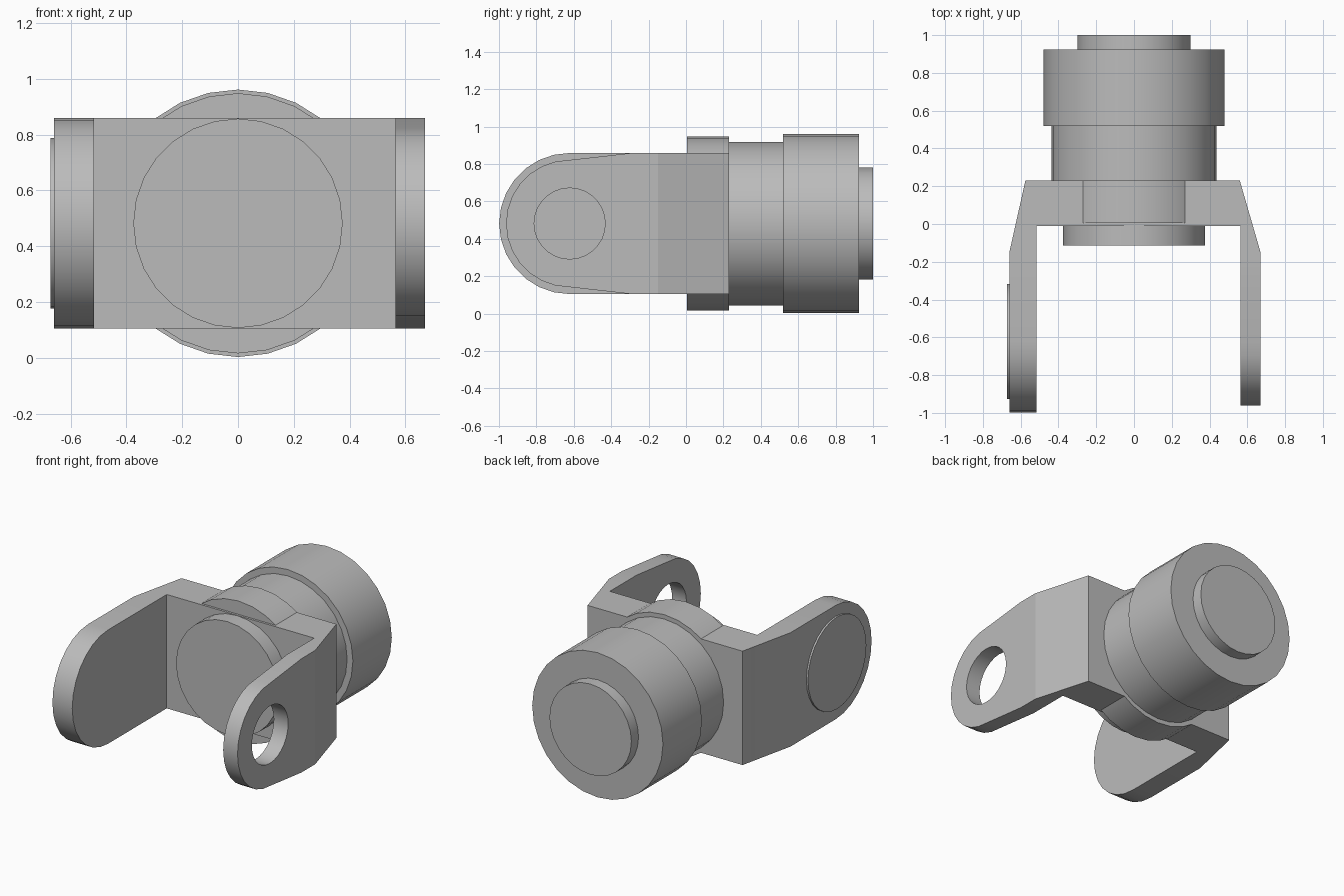
import bpy
import bmesh
from math import pi, sin, cos, radians
from mathutils import Vector

cube = bpy.data.objects.get("Cube")
if cube:
    bpy.data.objects.remove(cube, do_unlink=True)

AXIS_Z = 0.482      # height of the shared centre line
HALF = 0.377        # half height of the yoke
PIN_Y = -0.622      # pivot centre of both arms
BEND_Y = -0.15      # where the arms meet the crossbar
SIDES = 28

steel = bpy.data.materials.new("plain grey metal")
steel.use_nodes = True
GREY = (0.5, 0.5, 0.5, 1)
steel.diffuse_color = GREY
steel.node_tree.nodes["Principled BSDF"].inputs["Base Color"].default_value = GREY


def finish(obj, name, angle=25):
    obj.name = obj.data.name = name
    obj.data.materials.clear()
    obj.data.materials.append(steel)
    bpy.ops.object.select_all(action="DESELECT")
    obj.select_set(True)
    bpy.context.view_layer.objects.active = obj
    bpy.ops.object.shade_smooth_by_angle(angle=radians(angle))


def cylinder(name, radius, start, end, axis="Y", y=0):
    """Cylinder running from start to end along the chosen axis."""
    mid = (start + end) / 2
    along_y = axis == "Y"
    bpy.ops.mesh.primitive_cylinder_add(
        vertices=SIDES, radius=radius, depth=end - start,
        location=(0, mid, AXIS_Z) if along_y else (mid, y, AXIS_Z),
        rotation=(pi / 2, 0, 0) if along_y else (0, pi / 2, 0))
    obj = bpy.context.object
    finish(obj, name)
    return obj


def prism(bm, points, offset):
    """Extrude a closed outline by the offset into a capped solid."""
    face = bm.faces.new([bm.verts.new(p) for p in points])
    made = bmesh.ops.extrude_face_region(bm, geom=[face], use_keep_orig=True)
    new_verts = [v for v in made["geom"] if isinstance(v, bmesh.types.BMVert)]
    bmesh.ops.translate(bm, verts=new_verts, vec=Vector(offset))


def arm(bm, inner, outer, radius, shoulder=None):
    """Round-ended side plate, optionally tapering from a shoulder."""
    steps = SIDES // 2
    side = [(BEND_Y, HALF)] + ([(shoulder, HALF)] if shoulder else [])
    arc = [(PIN_Y - radius * sin(pi * i / steps), radius * cos(pi * i / steps))
           for i in range(steps + 1)]
    outline = side + arc + [(y, -z) for y, z in reversed(side)]
    prism(bm, [(inner, y, AXIS_Z + z) for y, z in outline], (outer - inner, 0, 0))


# Yoke: crossbar with flared cheeks and two arms, welded into one solid
bm = bmesh.new()
crossbar = [(-0.66, BEND_Y), (-0.575, 0.23), (0.56, 0.23), (0.67, BEND_Y),
            (0.565, BEND_Y), (0.565, -0.01), (-0.515, -0.01), (-0.515, BEND_Y)]
prism(bm, [(x, y, AXIS_Z - HALF) for x, y in crossbar], (0, 0, 2 * HALF))
arm(bm, -0.515, -0.66, HALF)
arm(bm, 0.565, 0.67, 0.34, shoulder=-0.29)
joints = [f for f in bm.faces if all(abs(v.co.y - BEND_Y) < 0.001 for v in f.verts)]
bmesh.ops.delete(bm, geom=joints, context="FACES")
bmesh.ops.remove_doubles(bm, verts=bm.verts, dist=0.0005)
bmesh.ops.recalc_face_normals(bm, faces=bm.faces)
mesh = bpy.data.meshes.new("yoke")
bm.to_mesh(mesh)
bm.free()
yoke = bpy.data.objects.new("yoke", mesh)
bpy.context.collection.objects.link(yoke)

# Pin hole through the left arm
cutter = cylinder("hole_cutter", 0.19, 0.45, 0.8, "X", PIN_Y)
cutter.hide_render = True
hole = yoke.modifiers.new("pin hole", "BOOLEAN")
hole.operation = "DIFFERENCE"
hole.solver = "EXACT"
hole.object = cutter
bpy.context.view_layer.objects.active = yoke
bpy.ops.object.modifier_apply(modifier=hole.name)
bpy.data.objects.remove(cutter, do_unlink=True)
finish(yoke, "yoke", 15)

# Round cover on the outside of the right arm
cylinder("arm_cover", 0.305, -0.672, -0.65, "X", PIN_Y)

# Stepped joint body along the centre line
for part, radius, start, end in (
        ("front_plate", 0.375, -0.113, 0.0),
        ("collar", 0.466, 0.005, 0.23),
        ("sleeve", 0.437, 0.22, 0.53),
        ("drum", 0.479, 0.518, 0.925),
        ("end_cap", 0.3, 0.915, 1.0)):
    cylinder(part, radius, start, end)
